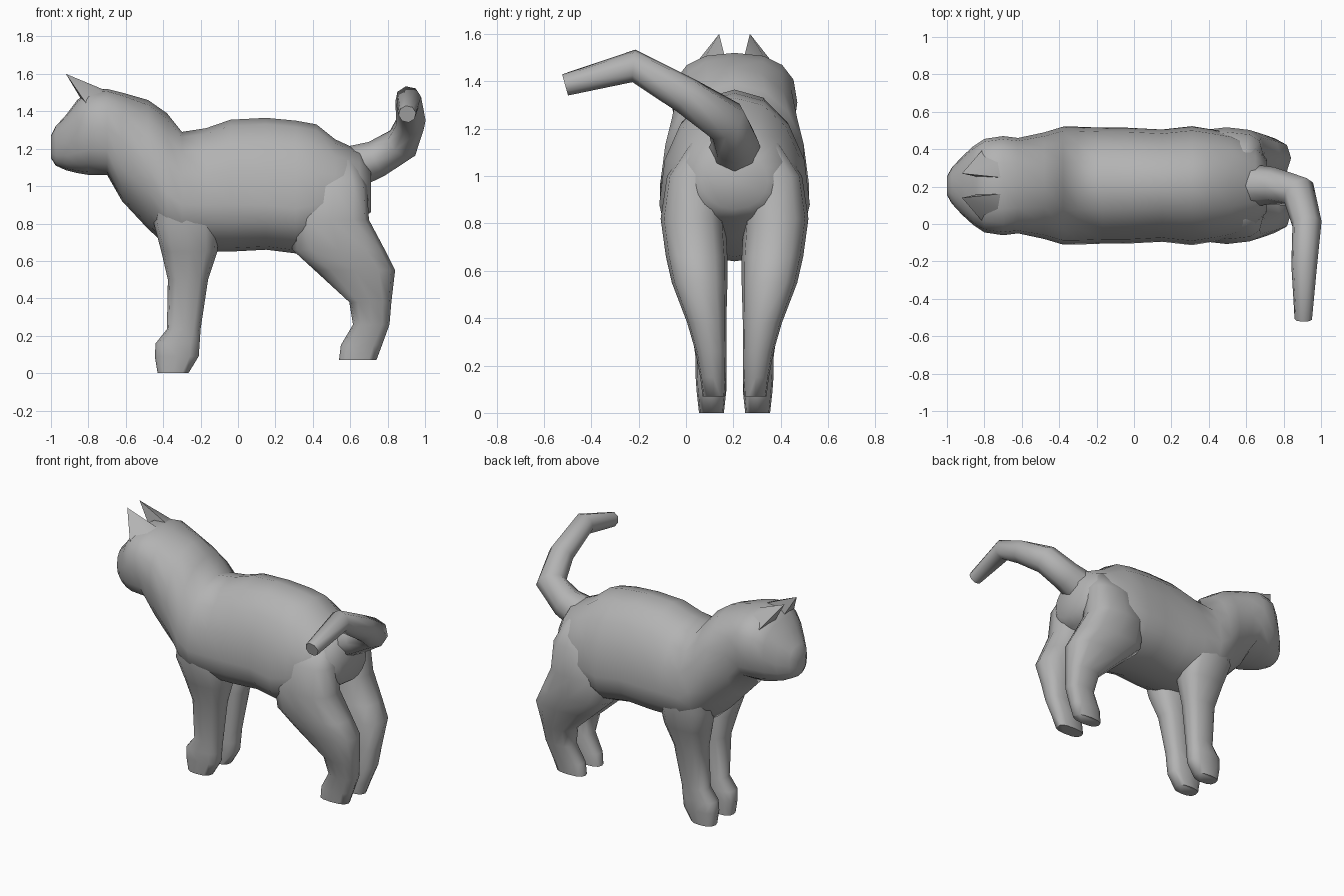
import bpy, bmesh, math
from mathutils import Vector

if "Cube" in bpy.data.objects:
    bpy.data.objects.remove(bpy.data.objects["Cube"])

CY = 0.205  # y of the body's symmetry plane

fur = bpy.data.materials.new("grey fur")
fur.diffuse_color = (0.45, 0.45, 0.45, 1)
fur.use_nodes = True
fur.node_tree.nodes["Principled BSDF"].inputs["Base Color"].default_value = fur.diffuse_color


def spow(v, p):
    return math.copysign(abs(v) ** p, v)


def finish(name, bm, angle=70):
    bmesh.ops.recalc_face_normals(bm, faces=bm.faces)
    me = bpy.data.meshes.new(name)
    bm.to_mesh(me)
    bm.free()
    me.materials.append(fur)
    ob = bpy.data.objects.new(name, me)
    bpy.context.collection.objects.link(ob)
    bpy.ops.object.select_all(action='DESELECT')
    ob.select_set(True)
    bpy.context.view_layer.objects.active = ob
    bpy.ops.object.shade_smooth_by_angle(angle=math.radians(angle))
    return ob


def loft(name, rings):
    bm = bmesh.new()
    loops = [[bm.verts.new(p) for p in r] for r in rings]
    n = len(loops[0])
    for a, b in zip(loops, loops[1:]):
        for i in range(n):
            j = (i + 1) % n
            bm.faces.new((a[i], a[j], b[j], b[i]))
    bm.faces.new(loops[0])
    bm.faces.new(loops[-1])
    return finish(name, bm)


# Head and torso: x, top z, bottom z, half width, z of widest point
stations = [
    (-1.0, 1.27, 1.15, .05, 1.21), (-.975, 1.32, 1.11, .095, 1.21),
    (-.92, 1.38, 1.085, .155, 1.23), (-.86, 1.46, 1.07, .21, 1.27),
    (-.80, 1.51, 1.06, .25, 1.31), (-.70, 1.52, 1.06, .265, 1.31),
    (-.62, 1.50, .92, .255, 1.25), (-.48, 1.46, .77, .285, 1.1),
    (-.38, 1.39, .68, .315, .96), (-.30, 1.29, .66, .315, .9),
    (-.17, 1.31, .65, .31, .9), (-.04, 1.355, .65, .31, .9),
    (.15, 1.365, .66, .30, .9), (.31, 1.35, .64, .318, .88),
    (.42, 1.33, .66, .30, .9), (.52, 1.25, .74, .28, .93),
    (.65, 1.19, .82, .22, .97), (.71, 1.10, .86, .14, .98)]
rings = []
for x, zt, zb, w, zw in stations:
    p = .8 if x < -.6 else .95
    ring = []
    for i in range(16):
        a = 2 * math.pi * i / 16
        s = spow(math.sin(a), p)
        z = zw + s * ((zt - zw) if s > 0 else (zw - zb))
        ring.append((x, CY + w * spow(math.cos(a), p), z))
    rings.append(ring)
loft("head_and_torso", rings)

# Legs: z, x from, x to, inner and outer distance from the middle
front = [(0.0, -.43, -.265, .045, .15), (.09, -.445, -.21, .035, .16),
         (.16, -.44, -.205, .035, .165), (.235, -.38, -.20, .035, .165),
         (.5, -.375, -.16, .035, .20), (.65, -.41, -.11, .03, .25),
         (.8, -.45, -.10, .05, .295), (1.0, -.42, -.15, .1, .29)]
back = [(.07, .54, .74, .04, .135), (.15, .55, .77, .035, .145),
        (.26, .615, .81, .035, .165), (.38, .595, .82, .035, .20),
        (.55, .41, .84, .03, .265), (.66, .29, .785, .03, .29),
        (.82, .29, .70, .04, .312), (1.0, .34, .69, .05, .285),
        (1.14, .42, .63, .05, .19)]
for kind, secs in (("front", front), ("back", back)):
    for side, s in (("left", -1), ("right", 1)):
        rings = []
        for z, x0, x1, yi, yo in secs:
            rings.append([((x0 + x1) / 2 + (x1 - x0) / 2 * spow(math.cos(a), .75),
                           CY + s * ((yi + yo) / 2 + (yo - yi) / 2 * spow(math.sin(a), .75)), z)
                          for a in (2 * math.pi * k / 12 for k in range(12))])
        loft(f"{kind}_leg_{side}", rings)

# Tail: swept rings along a bent path (x, y, z, radius)
path = [(.58, .205, 1.09, .12), (.74, .205, 1.145, .10), (.88, .17, 1.23, .095),
        (.925, .0, 1.34, .08), (.91, -.22, 1.465, .07), (.905, -.51, 1.385, .047)]
pts = [Vector(p[:3]) for p in path]
rings, side = [], Vector((0, 1, 0))
for i, p in enumerate(pts):
    t = (pts[min(i + 1, len(pts) - 1)] - pts[max(i - 1, 0)]).normalized()
    side = (side - t * side.dot(t)).normalized()
    up = t.cross(side)
    r = path[i][3]
    rings.append([p + r * (math.cos(a) * side + math.sin(a) * up)
                  for a in (2 * math.pi * k / 8 for k in range(8))])
loft("tail", rings)

# Ears: four-sided points leaning forward
for name, s in (("ear_left", -1), ("ear_right", 1)):
    bm = bmesh.new()
    tip = bm.verts.new((-.92, CY + s * .065, 1.6))
    base = [bm.verts.new((x, CY + s * y, z)) for x, y, z in
            ((-.83, .045, 1.45), (-.68, .04, 1.50), (-.64, .15, 1.46), (-.79, .215, 1.41))]
    for k in range(4):
        bm.faces.new((base[k], base[(k + 1) % 4], tip))
    bm.faces.new(base)
    finish(name, bm, 50)
